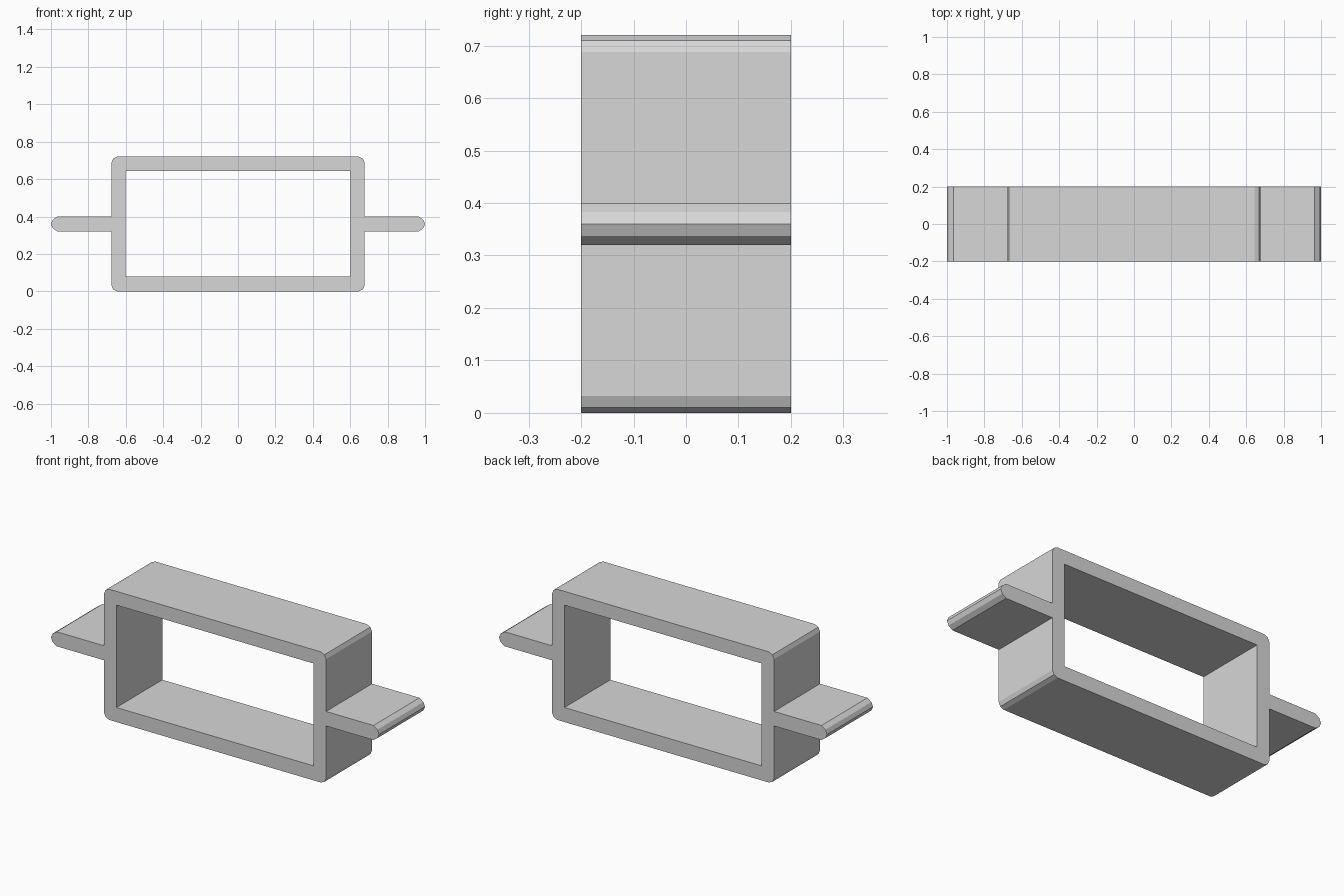
import bpy, bmesh, math
from mathutils import Matrix

cube = bpy.data.objects.get("Cube")
if cube:
    bpy.data.objects.remove(cube, do_unlink=True)

MID = 0.36      # height of the symmetry plane
DEPTH = 0.4

grey = bpy.data.materials.new("light_grey")
grey.use_nodes = True
colour = (0.68, 0.68, 0.68, 1)
grey.diffuse_color = colour
grey.node_tree.nodes["Principled BSDF"].inputs["Base Color"].default_value = colour

# Upper right quarter: fin tip, fin root, rounded frame corner (x, height above MID)
quarter = [(1.0, 0), (0.99, 0.023), (0.966, 0.04), (0.677, 0.04),
           (0.677, 0.328), (0.667, 0.35), (0.645, 0.36)]
upper = quarter + [(-x, h) for x, h in reversed(quarter)]
lower = [(x, -h) for x, h in reversed(upper[1:-1])]
outline = upper + lower
opening = [(-0.601, -0.28), (0.601, -0.28), (0.601, 0.284), (-0.601, 0.284)]

# Filled profile with a rectangular opening, extruded along the depth
curve = bpy.data.curves.new("frame_profile", "CURVE")
curve.dimensions = "2D"
curve.fill_mode = "BOTH"
curve.extrude = DEPTH / 2
for loop in (outline, opening):
    spline = curve.splines.new("POLY")
    spline.points.add(len(loop) - 1)
    for point, (x, h) in zip(spline.points, loop):
        point.co = (x, h + MID, 0, 1)
    spline.use_cyclic_u = True
    spline.use_smooth = False

frame = bpy.data.objects.new("finned_frame", curve)
bpy.context.collection.objects.link(frame)
bpy.ops.object.select_all(action="DESELECT")
frame.select_set(True)
bpy.context.view_layer.objects.active = frame
bpy.ops.object.convert(target="MESH")
frame = bpy.context.object

# Stand the profile upright, weld the caps and shade flat
mesh = frame.data
mesh.transform(Matrix.Rotation(math.pi / 2, 4, "X"))
bm = bmesh.new()
bm.from_mesh(mesh)
bmesh.ops.remove_doubles(bm, verts=bm.verts, dist=0.0005)
bmesh.ops.recalc_face_normals(bm, faces=bm.faces)
for face in bm.faces:
    face.smooth = False
    face.material_index = 0
bm.to_mesh(mesh)
bm.free()
mesh.materials.clear()
mesh.materials.append(grey)
